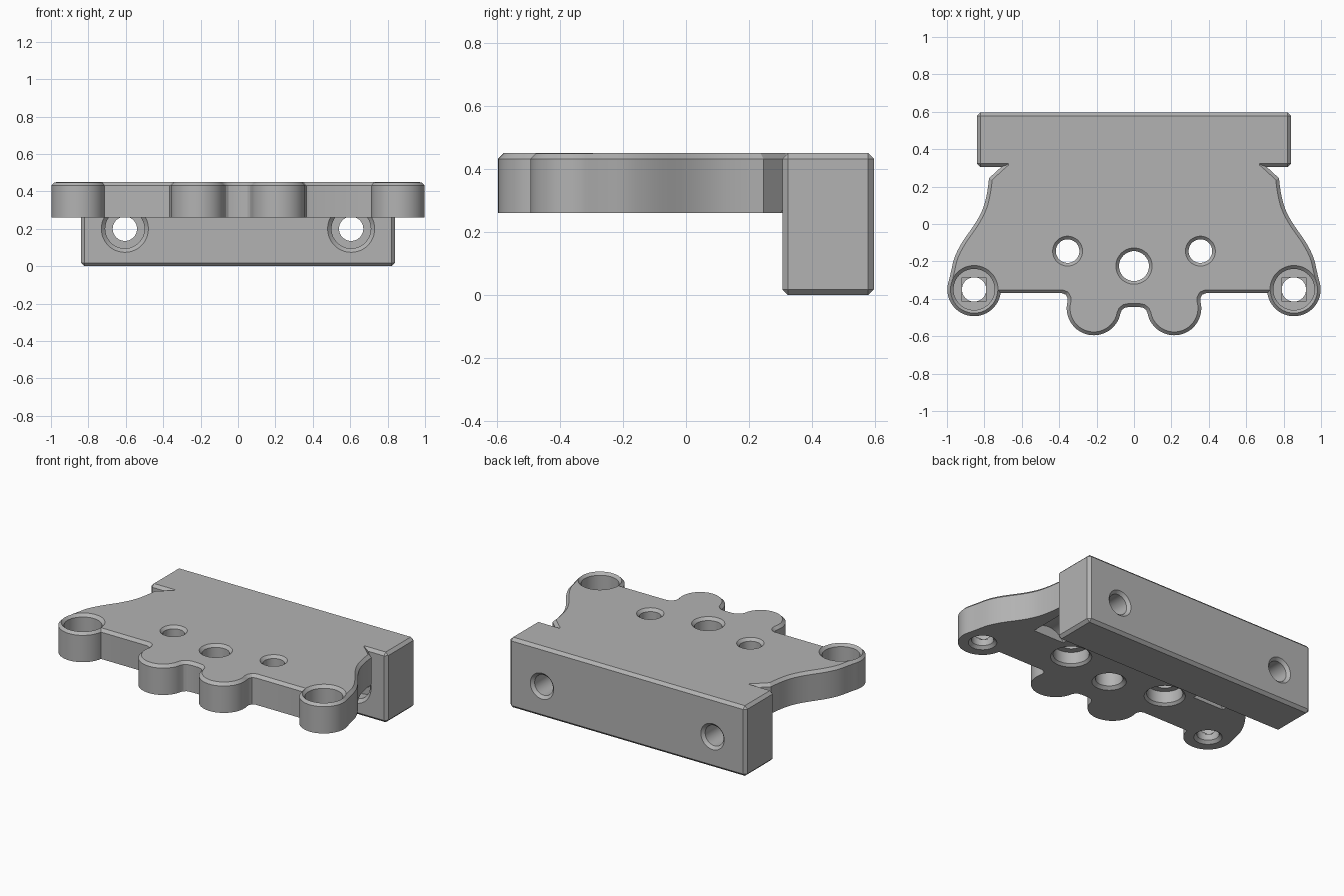
import bpy, bmesh
from math import cos, sin, pi, radians
from mathutils import Matrix, Vector

if "Cube" in bpy.data.objects:
    bpy.data.objects.remove(bpy.data.objects["Cube"])

grey = bpy.data.materials.new("matte grey")
grey.use_nodes = True
COLOUR = (0.45, 0.45, 0.45, 1)
grey.diffuse_color = COLOUR
grey.node_tree.nodes["Principled BSDF"].inputs["Base Color"].default_value = COLOUR

TOP, UNDER, CHAMFER = 0.45, 0.26, 0.018


def make_object(name, bm):
    bmesh.ops.recalc_face_normals(bm, faces=bm.faces)
    mesh = bpy.data.meshes.new(name)
    bm.to_mesh(mesh)
    bm.free()
    mesh.materials.append(grey)
    obj = bpy.data.objects.new(name, mesh)
    bpy.context.collection.objects.link(obj)
    return obj


def arc(cx, cy, r, start, end, steps=28):
    angles = [radians(start + (end - start) * i / steps) for i in range(steps + 1)]
    return [(cx + r * cos(a), cy + r * sin(a)) for a in angles]


def spline(points, steps=4):
    """Smooth path through the given points."""
    p = [Vector(q) for q in [points[0]] + points + [points[-1]]]
    out = []
    for a, b, c, d in zip(p, p[1:], p[2:], p[3:]):
        for i in range(steps):
            t = i / steps
            v = 0.5 * (2 * b + (c - a) * t + (2 * a - 5 * b + 4 * c - d) * t * t
                       + (3 * b - a - 3 * c + d) * t ** 3)
            out.append(tuple(v))
    return out


def box(name, low, high, bevel=0):
    bm = bmesh.new()
    low, high = Vector(low), Vector(high)
    bmesh.ops.create_cube(bm, size=1, matrix=Matrix.Translation((low + high) / 2)
                          @ Matrix.Diagonal((*(high - low), 1)))
    if bevel:
        bmesh.ops.bevel(bm, geom=bm.edges[:], offset=bevel, segments=1, affect='EDGES')
    return make_object(name, bm)


def lathe(name, profile, x, y, z=0, along_y=False, sides=48):
    """Closed solid of revolution; profile is (radius, distance along axis)."""
    bm = bmesh.new()
    rings = [[bm.verts.new((r * cos(2 * pi * i / sides), r * sin(2 * pi * i / sides), h))
              for i in range(sides)] for r, h in profile]
    for a, b in zip(rings, rings[1:]):
        for i in range(sides):
            j = (i + 1) % sides
            bm.faces.new((a[i], a[j], b[j], b[i]))
    bm.faces.new(rings[0])
    bm.faces.new(rings[-1])
    turn = Matrix.Rotation(-pi / 2, 4, 'X') if along_y else Matrix()
    bm.transform(Matrix.Translation((x, y, z)) @ turn)
    return make_object(name, bm)


def combine(target, other, operation):
    mod = target.modifiers.new(operation.lower(), 'BOOLEAN')
    mod.operation, mod.solver, mod.object = operation, 'EXACT', other
    bpy.context.view_layer.objects.active = target
    bpy.ops.object.modifier_apply(modifier=mod.name)
    bpy.data.objects.remove(other)


# Plate: right half of the outline, from the back edge to the front centre
half = [(0.69, 0.45), (0.69, 0.322), (0.71, 0.305)]
half += spline([(0.775, 0.245), (0.785, 0.17), (0.805, 0.09), (0.845, 0.01),
                (0.92, -0.1), (0.96, -0.18), (0.977, -0.25)])
half += arc(0.855, -0.35, 0.143, 20, -172)
half += [(0.385, -0.37), (0.365, -0.378), (0.356, -0.395)]
half += arc(0.215, -0.45, 0.145, 15, -170)
half += [(0.065, -0.46), (0.05, -0.448), (0.025, -0.443)]
outline = half + [(-x, y) for x, y in reversed(half)]

bm = bmesh.new()
base = bm.faces.new([bm.verts.new((x, y, UNDER)) for x, y in outline])
raised = bmesh.ops.extrude_face_region(bm, geom=[base])["geom"]
bmesh.ops.translate(bm, verts=[v for v in raised if isinstance(v, bmesh.types.BMVert)],
                    vec=(0, 0, TOP - UNDER))
rim = [e for e in bm.edges if all(v.co.z > TOP - 0.001 for v in e.verts)]
rim = [e for e in rim if any(v.co.y < 0.4 for v in e.verts)]
bmesh.ops.recalc_face_normals(bm, faces=bm.faces)
bmesh.ops.bevel(bm, geom=rim, offset=CHAMFER, segments=1, affect='EDGES')
bracket = make_object("mounting_bracket", bm)

# Rear block
combine(bracket, box("rear_block", (-0.84, 0.305, 0), (0.84, 0.595, TOP), CHAMFER), 'UNION')

cutters = []
for s in (-1, 1):
    # Ear screw pockets with a square step above the small hole
    cutters.append(lathe("ear_pocket", [(0.11, 0.33), (0.11, 0.432), (0.128, TOP),
                                        (0.128, 0.5)], s * 0.855, -0.35))
    cutters.append(box("ear_step", (s * 0.855 - 0.065, -0.415, 0.318),
                       (s * 0.855 + 0.065, -0.285, 0.34)))
    cutters.append(lathe("ear_hole", [(0.083, 0.2), (0.083, UNDER), (0.065, 0.278),
                                      (0.065, 0.36)], s * 0.855, -0.35))
    # Plate holes, counterbored from below
    cutters.append(lathe("plate_hole", [(0.12, 0.2), (0.12, UNDER), (0.105, 0.275),
                                        (0.105, 0.35), (0.063, 0.35), (0.063, 0.433),
                                        (0.08, TOP), (0.08, 0.5)], s * 0.355, -0.145))
    # Block holes with head clearance running under the plate
    cutters.append(lathe("block_hole", [(0.126, -0.05), (0.126, 0.305), (0.105, 0.326),
                                        (0.105, 0.40), (0.065, 0.40), (0.065, 0.577),
                                        (0.083, 0.595), (0.083, 0.65)],
                         s * 0.605, 0, 0.2, along_y=True))
# Centre hole
cutters.append(lathe("centre_hole", [(0.1, 0.2), (0.1, UNDER), (0.08, 0.278), (0.08, 0.432),
                                     (0.097, TOP), (0.097, 0.5)], 0, -0.225))
for cutter in cutters:
    combine(bracket, cutter, 'DIFFERENCE')

bpy.ops.object.select_all(action='DESELECT')
bracket.select_set(True)
bpy.context.view_layer.objects.active = bracket
bpy.ops.object.shade_smooth_by_angle(angle=radians(25))
